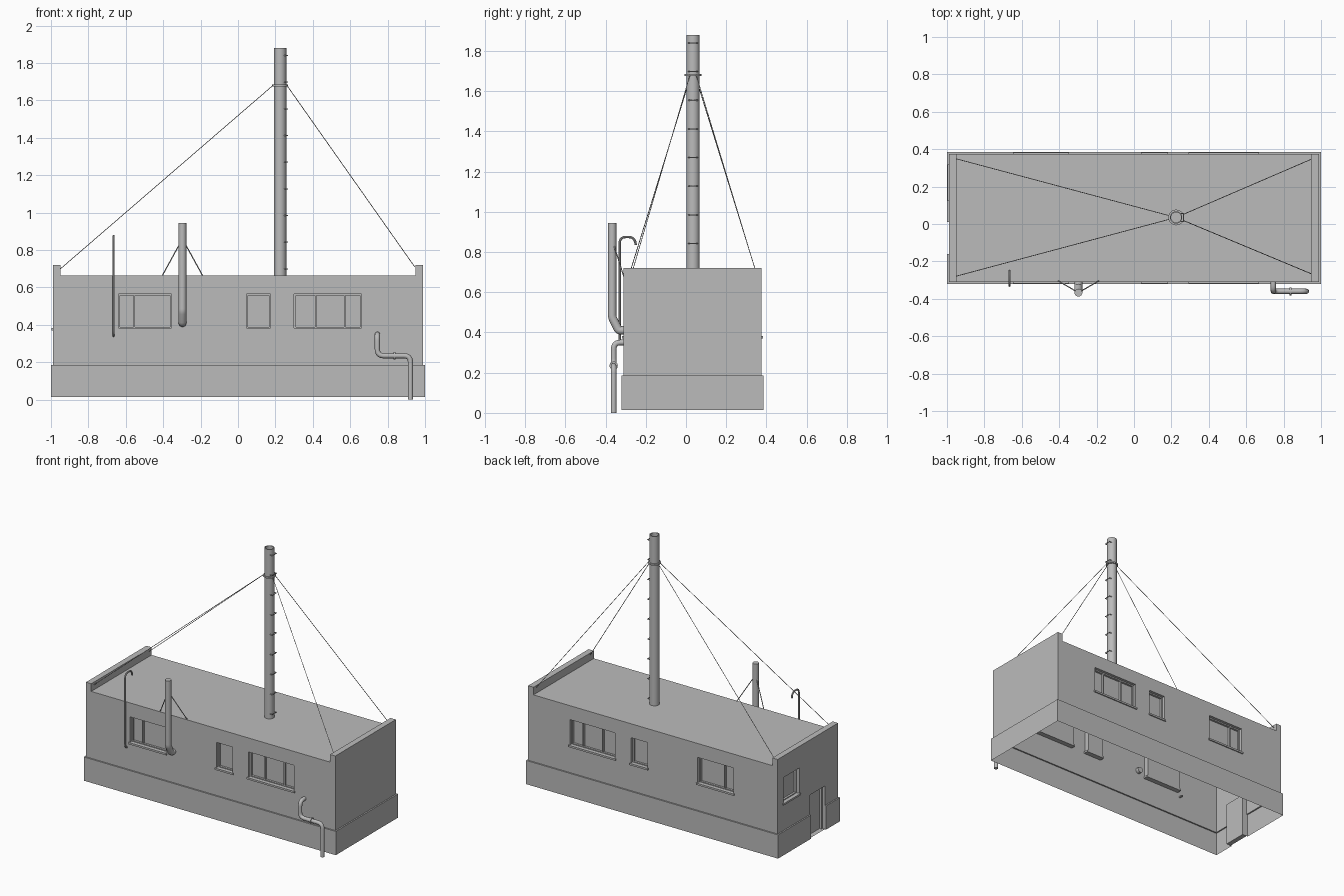
import bpy, bmesh, math
from mathutils import Vector

if "Cube" in bpy.data.objects:
    bpy.data.objects.remove(bpy.data.objects["Cube"])

grey = bpy.data.materials.new("plain grey")
grey.use_nodes = True
COL = (0.5, 0.5, 0.5, 1)
grey.diffuse_color = COL
grey.node_tree.nodes["Principled BSDF"].inputs["Base Color"].default_value = COL

X, YF, YB = 0.99, -0.31, 0.375           # wall planes
LEDGE, BASE, ROOF, TOP = 0.185, 0.015, 0.665, 0.72
DEPTH = 0.035                            # window recess


def finish(name, bm, smooth=False):
    bmesh.ops.remove_doubles(bm, verts=bm.verts, dist=1e-5)
    bmesh.ops.dissolve_degenerate(bm, edges=bm.edges, dist=1e-5)
    me = bpy.data.meshes.new(name)
    bm.to_mesh(me)
    bm.free()
    ob = bpy.data.objects.new(name, me)
    bpy.context.collection.objects.link(ob)
    me.materials.append(grey)
    if smooth:
        smooth_it(ob)
    return ob


def smooth_it(ob):
    bpy.ops.object.select_all(action='DESELECT')
    ob.select_set(True)
    bpy.context.view_layer.objects.active = ob
    bpy.ops.object.shade_smooth_by_angle(angle=math.radians(40))


def quad(bm, pts):
    return bm.faces.new([bm.verts.new(p) for p in pts])


def add_box(bm, lo, hi):
    vs = bmesh.ops.create_cube(bm, size=1)["verts"]
    for v in vs:
        v.co = Vector([a + (b - a) * (c + 0.5) for a, b, c in zip(lo, hi, v.co)])


def span_box(bm, at, u0, u1, z0, z1, d0, d1):
    """Box in wall coordinates: along u, up z, inward d."""
    a, b = at(u0, z0, d0), at(u1, z1, d1)
    add_box(bm, [min(p) for p in zip(a, b)], [max(p) for p in zip(a, b)])


def wall(name, at, u0, u1, holes, z_top=ROOF):
    """Sheet wall with rectangular openings, each lined by a recess and pane."""
    bm = bmesh.new()
    us = sorted({u0, u1, *(h[0] for h in holes), *(h[1] for h in holes)})
    zs = sorted({LEDGE, z_top, *(max(h[2], LEDGE) for h in holes), *(h[3] for h in holes)})
    for a, b in zip(us, us[1:]):
        for c, d in zip(zs, zs[1:]):
            u, z = (a + b) / 2, (c + d) / 2
            if not any(h[0] < u < h[1] and h[2] < z < h[3] for h in holes):
                quad(bm, [at(a, c, 0), at(b, c, 0), at(b, d, 0), at(a, d, 0)])
    for a, b, c, d in holes:
        rim = [(a, c), (b, c), (b, d), (a, d)]
        for (p, q), (r, s) in zip(rim, rim[1:] + rim[:1]):
            quad(bm, [at(p, q, 0), at(r, s, 0), at(r, s, DEPTH), at(p, q, DEPTH)])
        quad(bm, [at(u, z, DEPTH) for u, z in rim])
    bmesh.ops.recalc_face_normals(bm, faces=bm.faces)
    finish(name, bm)


def window(name, at, a, b, c, d, bars=()):
    """Frame, mullions and projecting sill."""
    bm = bmesh.new()
    w = 0.009
    for u in (a + w / 2, b - w / 2, *bars):
        span_box(bm, at, u - w / 2, u + w / 2, c, d, DEPTH - 0.015, DEPTH)
    for z in (c, d - w):
        span_box(bm, at, a, b, z, z + w, DEPTH - 0.015, DEPTH)
    span_box(bm, at, a - 0.008, b + 0.008, c - 0.01, c + 0.003, -0.008, DEPTH)
    finish(name, bm)


def front(u, z, d): return (u, YF + d, z)
def back(u, z, d): return (u, YB - d, z)
def right_end(u, z, d): return (X - d, u, z)
def left_end(u, z, d): return (-X + d, u, z)


# Walls and windows
Z0, Z1 = 0.38, 0.565
wins = [(-0.64, -0.355, (-0.555,)), (0.045, 0.175, ()), (0.3, 0.66, (0.415, 0.57))]
holes = [(a, b, Z0, Z1) for a, b, _ in wins]
for side, at in (("front", front), ("back", back)):
    wall(side + "_wall", at, -X, X, holes)
    for i, (a, b, bars) in enumerate(wins):
        window(f"{side}_window_{i + 1}", at, a, b, Z0, Z1, bars)
end_win = (0.13, 0.31, Z0, Z1)
door = (-0.16, 0.01, BASE, 0.325)
wall("entrance_wall", left_end, YF, YB, [end_win, door])
window("entrance_window", left_end, *end_win)
wall("blind_wall", right_end, YF, YB, [])

# Door frame
bm = bmesh.new()
for u in (door[0], door[1] - 0.01):
    span_box(bm, left_end, u, u + 0.01, BASE, door[3], 0.02, DEPTH)
span_box(bm, left_end, door[0], door[1], door[3] - 0.01, door[3], 0.02, DEPTH)
finish("door_frame", bm)

# Roof and end parapets
bm = bmesh.new()
quad(bm, [(-X, YF, ROOF), (X, YF, ROOF), (X, YB, ROOF), (-X, YB, ROOF)])
finish("roof", bm)
for s, name in ((-1, "left_parapet"), (1, "right_parapet")):
    bm = bmesh.new()
    a, b = sorted((s * X, s * 0.948))
    add_box(bm, (a, YF, ROOF), (b, YB, TOP))
    finish(name, bm)

# Plinth skirt with a ledge, open at the door
t = 0.01
inner = [(-X, door[0]), (-X, door[0]), (-X, YF), (X, YF), (X, YB), (-X, YB),
         (-X, door[1]), (-X, door[1])]
outer = [(-X, door[0]), (-X - t, door[0]), (-X - t, YF - t), (X + t, YF - t),
         (X + t, YB + t), (-X - t, YB + t), (-X - t, door[1]), (-X, door[1])]
bm = bmesh.new()
for i in range(len(outer) - 1):
    o, p = outer[i], outer[i + 1]
    quad(bm, [(*o, BASE), (*p, BASE), (*p, LEDGE), (*o, LEDGE)])
    quad(bm, [(*o, LEDGE), (*p, LEDGE), (*inner[i + 1], LEDGE), (*inner[i], LEDGE)])
finish("plinth", bm)


def pipe(name, pts, r, bend=0.0, sides=12):
    """Round tube along a path whose corners are softened by bend."""
    pts = [Vector(p) for p in pts]
    path = [pts[0]]
    for p, q, s in zip(pts, pts[1:], pts[2:]):
        a = q + (p - q).normalized() * bend
        b = q + (s - q).normalized() * bend
        if bend:
            for k in range(7):
                f = k / 6
                path.append(a * (1 - f) ** 2 + q * 2 * f * (1 - f) + b * f * f)
        else:
            path.append(q)
    path.append(pts[-1])
    cu = bpy.data.curves.new(name, 'CURVE')
    cu.dimensions = '3D'
    cu.bevel_depth = r
    cu.bevel_resolution = sides // 2 - 2
    cu.use_fill_caps = True
    sp = cu.splines.new('POLY')
    sp.points.add(len(path) - 1)
    for pt, co in zip(sp.points, path):
        pt.co = (*co, 1)
    ob = bpy.data.objects.new(name, cu)
    bpy.context.collection.objects.link(ob)
    cu.materials.append(grey)
    bpy.ops.object.select_all(action='DESELECT')
    ob.select_set(True)
    bpy.context.view_layer.objects.active = ob
    bpy.ops.object.convert(target='MESH')
    smooth_it(bpy.context.view_layer.objects.active)


# Tall chimney, hollow at the top
MX, MY, MR, MZ = 0.225, 0.035, 0.033, 1.88
bm = bmesh.new()
bmesh.ops.create_cone(bm, cap_ends=True, segments=20, radius1=MR, radius2=MR, depth=MZ - ROOF)
bmesh.ops.translate(bm, verts=bm.verts, vec=(MX, MY, (MZ + ROOF) / 2))
cap = max(bm.faces, key=lambda f: f.calc_center_median().z)
bmesh.ops.inset_region(bm, faces=[cap], thickness=0.006)
low = bmesh.ops.extrude_discrete_faces(bm, faces=[cap])["faces"][0]
bmesh.ops.translate(bm, verts=low.verts, vec=(0, 0, -0.25))
finish("chimney", bm, True)

# Collar, climbing rungs and guy wires
CZ = 1.68
bm = bmesh.new()
bmesh.ops.create_cone(bm, cap_ends=True, segments=20, radius1=0.042, radius2=0.042, depth=0.01)
bmesh.ops.translate(bm, verts=bm.verts, vec=(MX, MY, CZ))
finish("chimney_collar", bm, True)
for i in range(9):
    z = 0.7 + i * 0.1425
    x0, x1 = MX + 0.02, MX + 0.04
    pipe(f"rung_{i + 1}", [(x0, MY - 0.022, z), (x1, MY - 0.022, z),
                           (x1, MY + 0.022, z), (x0, MY + 0.022, z)], 0.003, 0, 6)
for i, (x, y, z) in enumerate([(-0.955, 0.35, 0.695), (-0.955, -0.28, 0.695),
                               (0.945, 0.345, 0.71), (0.945, -0.265, 0.71)]):
    d = (Vector((x, y, 0)) - Vector((MX, MY, 0))).normalized() * 0.04
    pipe(f"guy_wire_{i + 1}", [(MX + d.x, MY + d.y, CZ), (x, y, z)], 0.002, 0, 6)

# Front flue with two stays
FX, FY = -0.297, -0.367
pipe("flue", [(FX, -0.285, 0.41), (FX, -0.335, 0.41), (FX, FY, 0.475), (FX, FY, 0.945)],
     0.021, 0.012, 16)
for s, name in ((-1, "flue_stay_left"), (1, "flue_stay_right")):
    pipe(name, [(FX, FY, 0.86), (FX + s * 0.107, YF + 0.005, ROOF)], 0.003, 0, 6)

# Hooked vent pole
pipe("hooked_pole", [(-0.665, -0.28, 0.34), (-0.665, -0.33, 0.34), (-0.665, -0.33, 0.875),
                     (-0.665, -0.255, 0.875), (-0.665, -0.25, 0.835)], 0.006, 0.032, 8)

# Drain pipe with joint
pipe("drain_pipe", [(0.745, -0.29, 0.35), (0.745, -0.36, 0.35), (0.745, -0.36, 0.235),
                    (0.922, -0.36, 0.235), (0.922, -0.36, 0)], 0.014, 0.035, 12)
pipe("drain_joint", [(0.831, -0.36, 0.235), (0.841, -0.36, 0.235)], 0.021, 0, 12)
